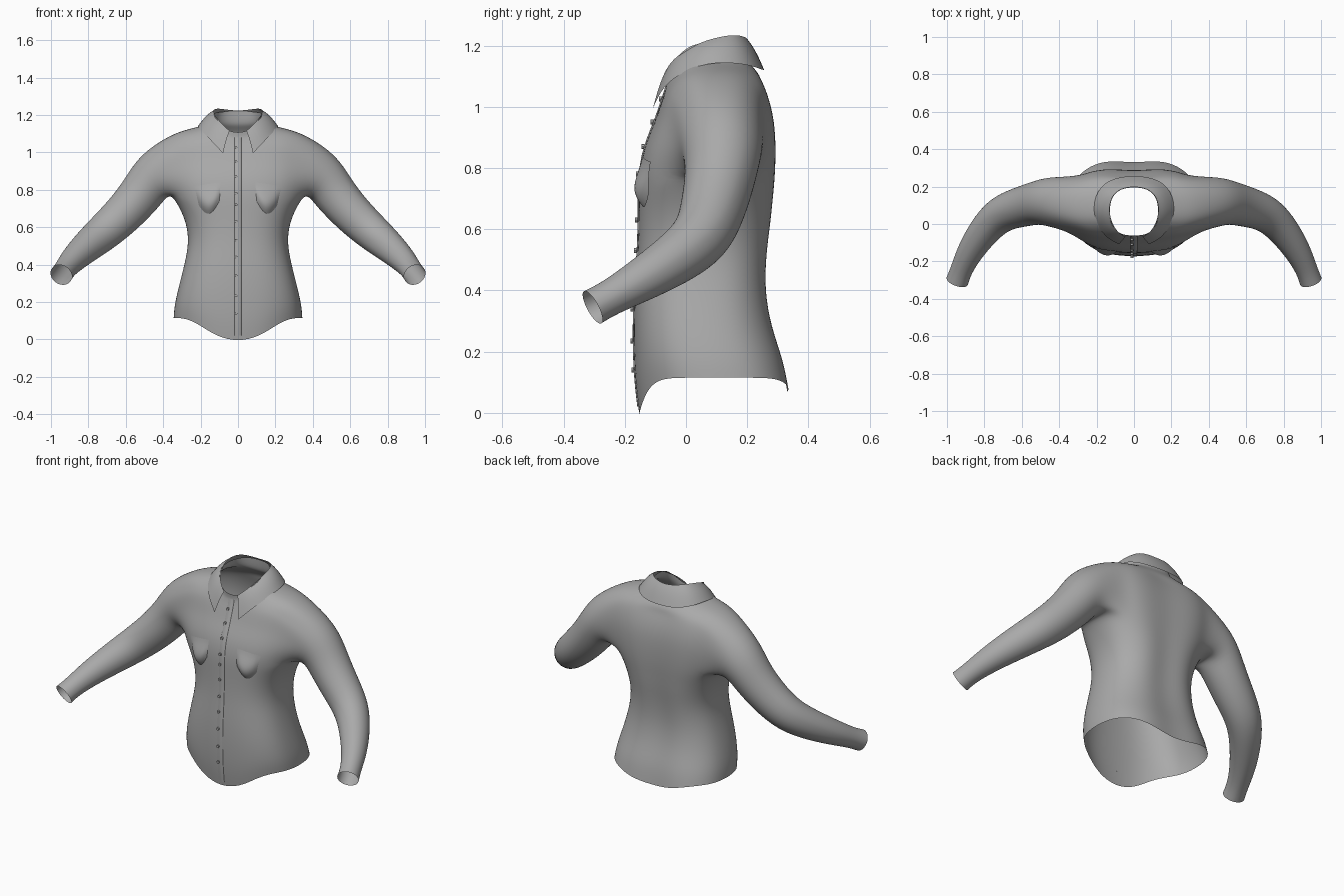
import bpy, bmesh, math
from mathutils import Vector

if "Cube" in bpy.data.objects:
    bpy.data.objects.remove(bpy.data.objects["Cube"])

cloth = bpy.data.materials.new("grey_cloth")
cloth.diffuse_color = (0.4, 0.4, 0.4, 1)
cloth.use_nodes = True
cloth.node_tree.nodes["Principled BSDF"].inputs["Base Color"].default_value = cloth.diffuse_color


def finish(name, bm, mirror=True, subdiv=0):
    """Turn a bmesh into a smooth, optionally mirrored and subdivided object."""
    bmesh.ops.recalc_face_normals(bm, faces=bm.faces)
    for f in bm.faces:
        f.smooth = True
    me = bpy.data.meshes.new(name)
    bm.to_mesh(me)
    bm.free()
    me.materials.append(cloth)
    ob = bpy.data.objects.new(name, me)
    bpy.context.collection.objects.link(ob)
    if mirror:
        m = ob.modifiers.new("mirror", 'MIRROR')
        m.use_clip = True
        m.merge_threshold = 0.0005
    if subdiv:
        s = ob.modifiers.new("smooth", 'SUBSURF')
        s.levels = s.render_levels = subdiv
    return ob


def bridge(bm, a, b, closed=False):
    n = len(a)
    for i in range(n if closed else n - 1):
        k = (i + 1) % n
        bm.faces.new((a[i], a[k], b[k], b[i]))


# Torso rings, hem to collar stand: half width, front y, back y, front z, side z, back z
RINGS = [
    (.347, -.155, .352, -.014, .115, .065), (.343, -.17, .335, .10, .18, .17),
    (.32, -.175, .295, .26, .28, .28), (.288, -.17, .273, .40, .40, .40),
    (.264, -.16, .278, .52, .52, .52), (.278, -.157, .292, .62, .62, .62),
    (.312, -.157, .30, .70, .70, .70), (.355, -.156, .307, .78, .77, .77),
    (.385, -.14, .31, .87, .85, .86), (.40, -.105, .305, .95, .94, .95),
    (.40, -.088, .288, 1.0, 1.03, 1.02), (.365, -.077, .268, 1.03, 1.095, 1.07),
    (.27, -.07, .245, 1.05, 1.125, 1.10), (.18, -.066, .215, 1.065, 1.145, 1.135),
    (.14, -.062, .20, 1.08, 1.165, 1.155), (.13, -.064, .196, 1.105, 1.21, 1.22)]
COLS = 12                 # faces from centre front to centre back
C0, C1, R0, R1 = 3, 9, 7, 11   # armhole columns and rows

bm = bmesh.new()
grid = []
for r, (hw, yf, yb, zf, zs, zb) in enumerate(RINGS):
    row = []
    for j in range(COLS + 1):
        a = math.radians(-90 + 180 * j / COLS)
        c, s = max(0, math.cos(a)), math.sin(a)
        if j in (0, COLS):
            c = 0
        power = 8 if r < 3 else 2
        x = hw * c ** 0.8
        y = (yf + yb) / 2 + (yb - yf) / 2 * math.copysign(abs(s) ** 0.8, s)
        if s > 0 and r < 12:
            y -= 0.025 * s ** 40          # spine groove
        z = zs + ((zf if s < 0 else zb) - zs) * abs(s) ** power
        row.append(bm.verts.new((x, y, z)))
    grid.append(row)
for r in range(len(RINGS) - 1):
    for j in range(COLS):
        if not (R0 <= r < R1 and C0 <= j < C1):
            bm.faces.new((grid[r][j], grid[r][j + 1], grid[r + 1][j + 1], grid[r + 1][j]))

# Sleeve grown out of the armhole: bottom, back, top, front of the opening
loop = [grid[R0][j] for j in range(C0, C1)] + [grid[r][C1] for r in range(R0, R1)] \
    + [grid[R1][j] for j in range(C1, C0, -1)] + [grid[r][C0] for r in range(R1, R0, -1)]
angles = []
for q, n in enumerate((6, 4, 6, 4)):
    angles += [math.radians(225 + 90 * (q + i / n)) for i in range(n)]
PATH = [((.30, .12, .92), 0), ((.455, .12, .875), .135), ((.515, .115, .78), .118),
        ((.61, .09, .67), .11), ((.72, .055, .57), .10), ((.81, -.045, .495), .086),
        ((.885, -.16, .425), .07), ((.925, -.25, .375), .058), ((.945, -.305, .345), .061)]
pts = [Vector(p) for p, _ in PATH]
for i in range(1, len(PATH)):
    t = (pts[min(i + 1, len(pts) - 1)] - pts[i - 1]).normalized()
    u = Vector((0, 1, 0))
    u = (u - t * u.dot(t)).normalized()
    v = t.cross(u)
    ring = [bm.verts.new(pts[i] + PATH[i][1] * (u * math.cos(a) + v * math.sin(a))) for a in angles]
    bridge(bm, loop, ring, True)
    loop = ring
body = finish("shirt_body", bm, subdiv=2)

# Turned-down collar: fold line on top, leaf edge below
FOLD = [(.045, -.068, 1.115), (.09, -.045, 1.155), (.125, .02, 1.20), (.135, .09, 1.225),
        (.115, .16, 1.237), (.06, .193, 1.228), (0, .20, 1.222)]
LEAF = [(.08, -.108, .995), (.145, -.078, 1.065), (.20, -.005, 1.12), (.222, .09, 1.148),
        (.19, .20, 1.14), (.10, .25, 1.12), (0, .258, 1.12)]
bm = bmesh.new()
rows = []
for k in (0, .33, .67, 1):
    rows.append([bm.verts.new(Vector(f).lerp(Vector(l), k) + Vector((0, 0, .012 * math.sin(math.pi * k))))
                 for f, l in zip(FOLD, LEAF)])
for a, b in zip(rows, rows[1:]):
    bridge(bm, a, b)
collar = finish("collar", bm, subdiv=2)
collar.modifiers["smooth"].boundary_smooth = 'PRESERVE_CORNERS'

# Depth of the shirt front at a given x and z
bpy.context.view_layer.update()
skin = body.evaluated_get(bpy.context.evaluated_depsgraph_get())


def front_y(x, z):
    hit, loc, _, _ = skin.ray_cast(Vector((x, -1, z)), Vector((0, 1, 0)))
    return loc.y if hit else -0.1


# Chest pocket, fuller toward the bottom
N = 10
bm = bmesh.new()
rows = []
for i in range(N + 1):
    v, row = i / N, []
    for j in range(N + 1):
        u = j / N
        top, low = .84 - .02 * u, .74 - .055 * math.sin(math.pi * u) - .025 * u
        z = top + (low - top) * v
        x = .093 + .14 * u - .03 * v * (u - .2)
        lift = .004 + .024 * math.sin(math.pi * u) ** .8 * math.sin(math.pi * v ** 1.6)
        row.append(bm.verts.new((x, front_y(x, z) - lift, z)))
    rows.append(row)
for a, b in zip(rows, rows[1:]):
    bridge(bm, a, b)
finish("chest_pocket", bm)

# Button band down the centre front
bm = bmesh.new()
rows = []
for i in range(41):
    z = .02 + 1.06 * i / 40
    rows.append([bm.verts.new((x, front_y(x, z) - d, z))
                 for x, d in ((-.018, .0), (-.016, .003), (0, .003), (.016, .003), (.018, .0))])
for a, b in zip(rows, rows[1:]):
    bridge(bm, a, b)
finish("button_band", bm, mirror=False)

# Buttons
for z in (.14, .235, .34, .44, .53, .63, .72, .78, .87, .95, 1.025):
    bpy.ops.mesh.primitive_cylinder_add(vertices=12, radius=.008, depth=.01,
                                        location=(-.01, front_y(0, z) - .006, z),
                                        rotation=(math.pi / 2, 0, 0))
    b = bpy.context.object
    b.name = "button"
    b.data.materials.append(cloth)
    bpy.ops.object.shade_smooth_by_angle()
